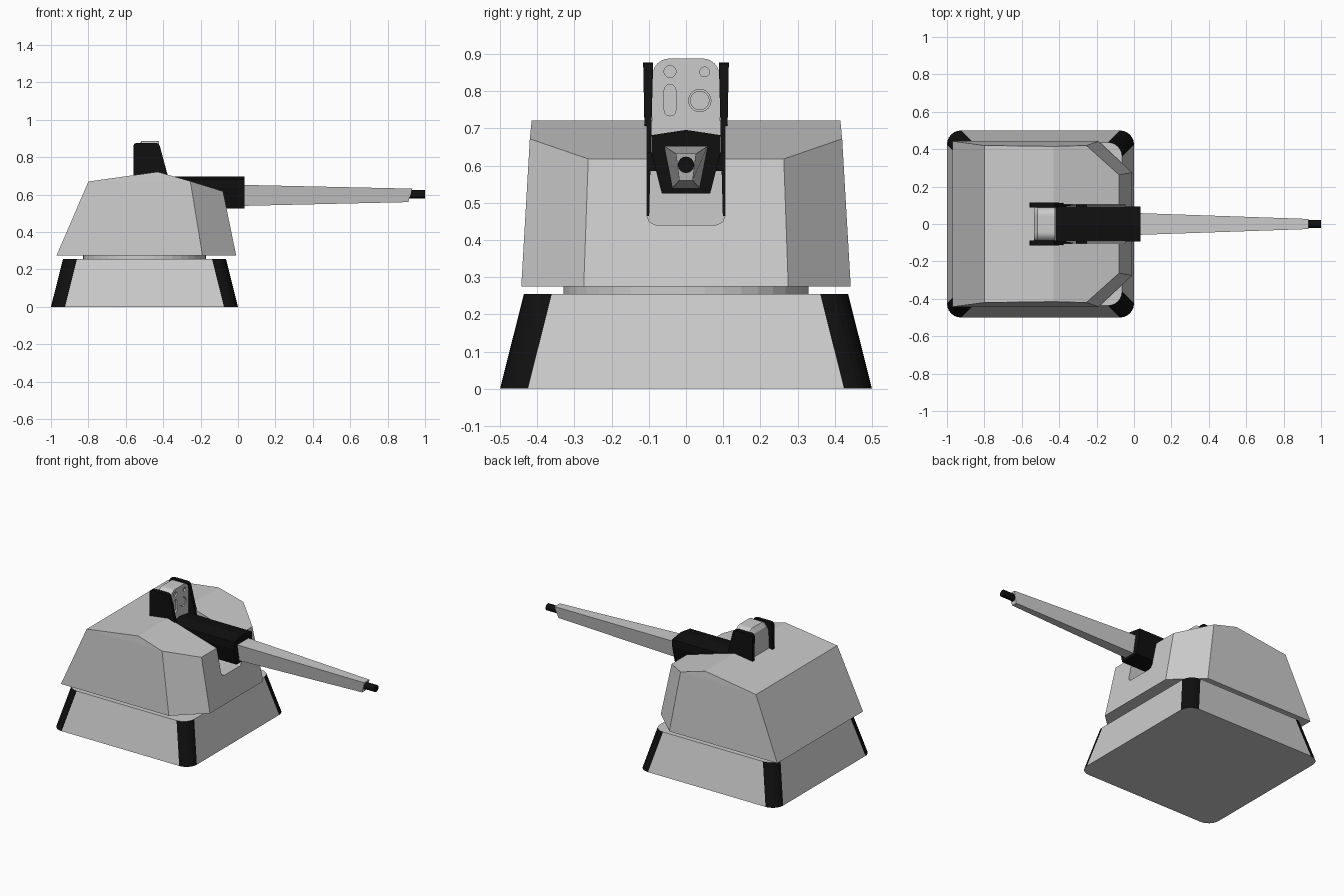
import bpy, bmesh
from math import sin, cos, pi

if "Cube" in bpy.data.objects:
    bpy.data.objects.remove(bpy.data.objects["Cube"])

black = bpy.data.materials.new("black")
black.diffuse_color = (0.005, 0.005, 0.005, 1)
black.use_nodes = True
black.node_tree.nodes["Principled BSDF"].inputs["Base Color"].default_value = black.diffuse_color


def finish(name, bm, mat=None):
    bmesh.ops.recalc_face_normals(bm, faces=bm.faces)
    me = bpy.data.meshes.new(name)
    bm.to_mesh(me)
    bm.free()
    ob = bpy.data.objects.new(name, me)
    bpy.context.collection.objects.link(ob)
    if mat:
        me.materials.append(mat)
    return ob


def loft(name, rings, mat=None):
    bm = bmesh.new()
    vs = [[bm.verts.new(p) for p in r] for r in rings]
    n = len(rings[0])
    for a, b in zip(vs, vs[1:]):
        for i in range(n):
            bm.faces.new((a[i], a[(i + 1) % n], b[(i + 1) % n], b[i]))
    bm.faces.new(vs[0])
    bm.faces.new(vs[-1])
    return finish(name, bm, mat)


def along_x(name, prof, x0, x1, mat=None):
    return loft(name, [[(x, y, z) for y, z in prof] for x in (x0, x1)], mat)


def rounded(cx, cy, hx, hy, r, n=6):
    """Rounded rectangle outline, n segments per corner."""
    pts = []
    for k, (sx, sy) in enumerate(((1, 1), (-1, 1), (-1, -1), (1, -1))):
        for i in range(n + 1):
            a = (k + i / n) * pi / 2
            pts.append((cx + sx * (hx - r) + r * cos(a), cy + sy * (hy - r) + r * sin(a)))
    return pts


def circle(cy, cz, r, n=24):
    return [(cy + r * cos(2 * pi * i / n), cz + r * sin(2 * pi * i / n)) for i in range(n)]


def cut(ob, cutter):
    m = ob.modifiers.new("cut", "BOOLEAN")
    m.operation = "DIFFERENCE"
    m.solver = "EXACT"
    m.object = cutter
    bpy.context.view_layer.objects.active = ob
    bpy.ops.object.modifier_apply(modifier=m.name)
    bpy.data.objects.remove(cutter)


# Base plinth with black rounded corners
base = loft("base_plinth", [[(x, y, z) for x, y in rounded(-0.5, 0, h, h, 0.075)]
                            for h, z in ((0.5, 0), (0.436, 0.255))])
base.data.materials.append(None)
base.data.materials.append(black)
for i, f in enumerate(base.data.polygons):
    if i < 28 and i % 7 != 6:
        f.material_index = 1

# Turntable ring
loft("turntable_ring", [[(x, y, z) for x, y in circle(-0.5, 0, 0.33, 40)] for z in (0.25, 0.28)])

# Faceted turret housing, hull of mirrored corner points
half = [(-0.97, 0.443, 0.275), (-0.8, 0.42, 0.67), (-0.43, 0.415, 0.722), (-0.255, 0.42, 0.672),
        (-0.19, 0.443, 0.275), (-0.01, 0.275, 0.275), (-0.08, 0.263, 0.618)]
bm = bmesh.new()
for x, y, z in half:
    for s in (1, -1):
        bm.verts.new((x, s * y, z))
bmesh.ops.convex_hull(bm, input=bm.verts)
bmesh.ops.dissolve_limit(bm, angle_limit=0.03, verts=bm.verts, edges=bm.edges)
turret = finish("turret_housing", bm)

# Gun slot in the front
slot = [(0.105, 1), (0.105, 0.465), (0.098, 0.448), (0.08, 0.44)]
slot += [(-y, z) for y, z in reversed(slot)]
cut(turret, along_x("slot_cutter", slot, -0.425, 0.1))

# Sensor block with recessed lenses
top = [p for p in rounded(0, 0.838, 0.09, 0.05, 0.045) if p[1] > 0.838]
sensor = loft("sensor_block", [[(x, y, z - d) for y, z in top + [(-0.095, 0.46 + d), (0.095, 0.46 + d)]]
                               for x, d in ((-0.535, 0.03), (-0.515, 0), (-0.422, 0))])
for prof in (circle(-0.043, 0.853, 0.016), circle(0.05, 0.852, 0.013), circle(0.037, 0.775, 0.03),
             rounded(-0.043, 0.776, 0.0155, 0.042, 0.015)):
    cut(sensor, along_x("lens_cutter", prof, -0.432, -0.4))
along_x("main_lens", circle(0.037, 0.775, 0.026), -0.45, -0.425)

# Black tapered cheek plates either side of the sensor
side = [(-0.56, 0.465), (-0.56, 0.86), (-0.553, 0.873), (-0.54, 0.877),
        (-0.44, 0.877), (-0.426, 0.873), (-0.418, 0.86), (-0.375, 0.7), (-0.33, 0.465)]
for s, n in ((1, "right"), (-1, "left")):
    loft("cheek_plate_" + n, [[(x, s * (c + k * (z - 0.465)), z) for x, z in side]
                              for c, k in ((0.099, -0.026), (0.107, 0.02))], black)

# Gun cradle and trunnion
cradle = [(0, 0.696), (0.093, 0.682), (0.093, 0.635), (0.065, 0.525),
          (-0.065, 0.525), (-0.093, 0.635), (-0.093, 0.682)]
along_x("gun_cradle", cradle, -0.42, 0.035, black)
along_x("trunnion", [(-0.108, 0.585), (0.108, 0.585), (0.108, 0.635), (-0.108, 0.635)], -0.31, -0.25, black)

# Tapered barrel and muzzle
loft("barrel", [[(xt, -t, zt), (xt, t, zt), (xb, b, zb), (xb, -b, zb)]
                for xt, t, zt, xb, b, zb in ((0.03, 0.058, 0.652, 0.03, 0.036, 0.54),
                                             (0.932, 0.027, 0.632, 0.91, 0.018, 0.56))])
along_x("muzzle", circle(0, 0.602, 0.022, 16), 0.9, 1.0, black)
